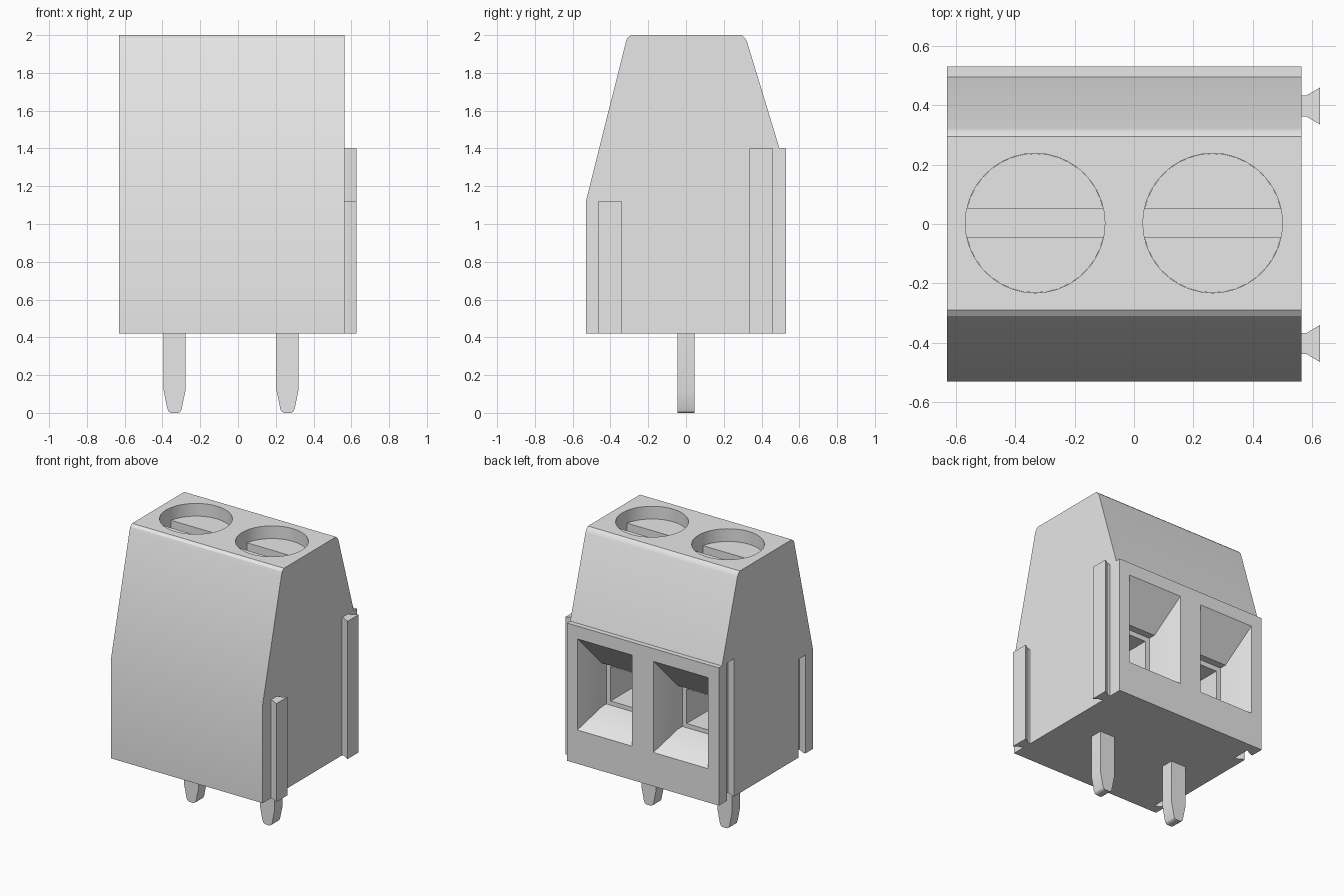
import bpy, bmesh, math
from mathutils import Vector

old = bpy.data.objects.get("Cube")
if old:
    bpy.data.objects.remove(old)

grey = bpy.data.materials.new("light_grey")
grey.use_nodes = True
grey.diffuse_color = (0.8, 0.8, 0.8, 1)
grey.node_tree.nodes["Principled BSDF"].inputs["Base Color"].default_value = (0.8, 0.8, 0.8, 1)

X_MIN, X_MAX, BASE = -0.63, 0.565, 0.42
PITCH = X_MAX - X_MIN
POLES = (-0.333, 0.265)


def loft(name, start, end):
    """Solid between two matching loops of 3D points."""
    bm = bmesh.new()
    a = [bm.verts.new(p) for p in start]
    b = [bm.verts.new(p) for p in end]
    bm.faces.new(a)
    bm.faces.new(b)
    for i in range(len(a)):
        j = (i + 1) % len(a)
        bm.faces.new((a[i], a[j], b[j], b[i]))
    bmesh.ops.recalc_face_normals(bm, faces=bm.faces)
    mesh = bpy.data.meshes.new(name)
    bm.to_mesh(mesh)
    bm.free()
    mesh.materials.append(grey)
    obj = bpy.data.objects.new(name, mesh)
    bpy.context.collection.objects.link(obj)
    return obj


def prism(name, points, axis, lo, hi):
    """Extrude a 2D outline along one axis."""
    def place(p, t):
        c = list(p)
        c.insert(axis, t)
        return Vector(c)
    return loft(name, [place(p, lo) for p in points], [place(p, hi) for p in points])


def rect(x, half, z0, z1):
    return [(x - half, z0), (x + half, z0), (x + half, z1), (x - half, z1)]


def activate(obj):
    bpy.ops.object.select_all(action='DESELECT')
    obj.select_set(True)
    bpy.context.view_layer.objects.active = obj


def smooth(obj):
    activate(obj)
    bpy.ops.object.shade_smooth_by_angle(angle=math.radians(30))


def cut(target, cutter):
    mod = target.modifiers.new("cut", 'BOOLEAN')
    mod.operation = 'DIFFERENCE'
    mod.solver = 'EXACT'
    mod.object = cutter
    activate(target)
    bpy.ops.object.modifier_apply(modifier=mod.name)
    bpy.data.objects.remove(cutter)


def arc(x, y, radius, a0, a1, steps):
    return [(x + radius * math.cos(a0 + (a1 - a0) * i / steps),
             y + radius * math.sin(a0 + (a1 - a0) * i / steps)) for i in range(steps + 1)]


# Housing: side profile with sloped shoulders, rounded top edges and a rear ledge
outline = [(-0.53, BASE), (-0.53, 1.12), (-0.318, 1.965), (-0.31, 1.985), (-0.29, 2.0),
           (0.295, 2.0), (0.312, 1.985), (0.323, 1.965), (0.495, 1.4), (0.53, 1.4), (0.53, BASE)]
housing = prism("housing", outline, 0, X_MIN, X_MAX)

# Interlocking rails on one side, matching grooves on the other
for label, y, top in (("front", -0.4025, 1.12), ("rear", 0.3975, 1.4)):
    def dovetail(x, grow):
        neck, wide = 0.035 + grow, 0.0625 + grow
        return [(x - 0.01, y - neck), (x + 0.015, y - neck), (x + 0.062 + grow, y - wide),
                (x + 0.062 + grow, y + wide), (x + 0.015, y + neck), (x - 0.01, y + neck)]
    prism(label + "_rail", dovetail(X_MAX, 0), 2, BASE, top)
    cut(housing, prism("groove_cutter", dovetail(X_MIN, 0.004), 2, BASE - 0.05, top))

for n, x in enumerate(POLES, 1):
    # Screw well in the top
    circle = arc(x, 0.003, 0.235, 0, math.tau, 40)[:-1]
    cut(housing, prism("well_cutter", circle, 2, 1.81, 2.1))

    # Screw head: two segments with the driver slot between them
    a = math.asin(0.2)
    for side, start in (("rear", a), ("front", a + math.pi)):
        segment = arc(x, 0.003, 0.2345, start, start + math.pi - 2 * a, 16)
        smooth(prism(f"screw_{n}_{side}_half", segment, 2, 1.80, 1.91))

    # Tapered wire entry leading to a straight pocket
    outer = [(px, 0.531, pz) for px, pz in rect(x + 0.004, 0.215, 0.66, 1.31)]
    inner = [(px, 0.34, pz) for px, pz in rect(x + 0.004, 0.155, 0.77, 1.08)]
    cut(housing, loft("funnel_cutter", outer, inner))
    cut(housing, prism("pocket_cutter", rect(x + 0.004, 0.155, 0.77, 1.08), 1, -0.2, 0.345))

    # Wire clamp frame inside the pocket
    for part, cx, half, z0, z1 in (("left", x + 0.142, 0.017, 0.77, 1.08),
                                   ("right", x - 0.134, 0.017, 0.77, 1.08),
                                   ("top", x + 0.004, 0.125, 1.045, 1.08),
                                   ("bottom", x + 0.004, 0.125, 0.77, 0.80)):
        prism(f"clamp_{n}_{part}", rect(cx, half, z0, z1), 1, -0.2, 0.29)

    # Solder pin with a tapered, rounded tip
    half_pin = [(0.058, BASE + 0.02), (0.058, 0.12), (0.038, 0.022), (0.032, 0.008), (0.02, 0)]
    pin = [(x - 0.003 + px, z) for px, z in half_pin]
    pin += [(x - 0.003 - px, z) for px, z in reversed(half_pin)]
    smooth(prism(f"pin_{n}", pin, 1, -0.045, 0.045))

smooth(housing)
